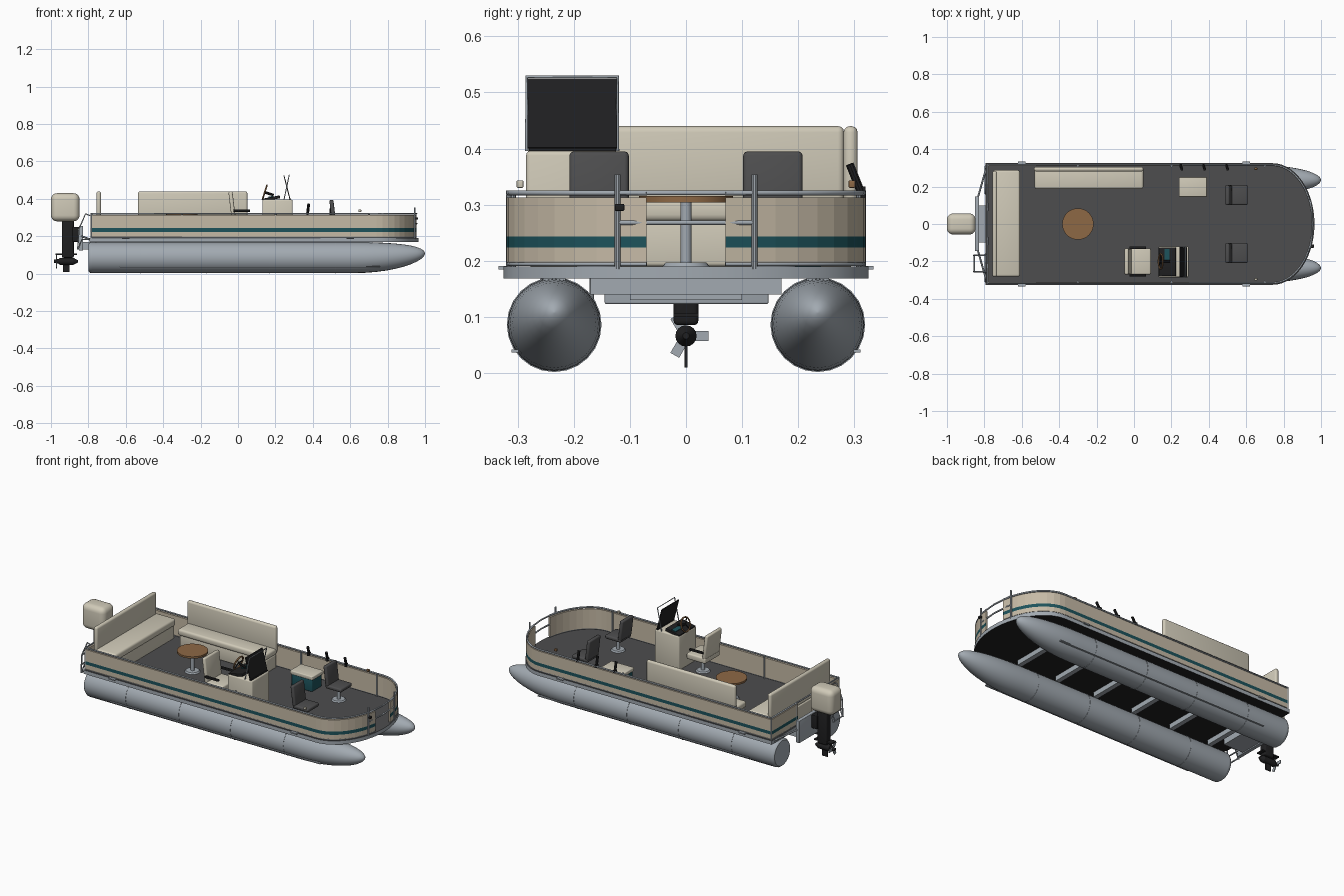
import bpy, bmesh, math
from mathutils import Vector

if "Cube" in bpy.data.objects:
    bpy.data.objects.remove(bpy.data.objects["Cube"])


def material(name, rgb):
    m = bpy.data.materials.new(name)
    m.diffuse_color = (*rgb, 1)
    m.use_nodes = True
    m.node_tree.nodes["Principled BSDF"].inputs["Base Color"].default_value = m.diffuse_color
    return m


CREAM = material("cream_vinyl", (0.63, 0.59, 0.48))
PANEL = material("beige_panel", (0.56, 0.49, 0.38))
ALU = material("aluminium", (0.36, 0.40, 0.44))
DECK = material("deck_grey", (0.075, 0.075, 0.077))
BLACK = material("black", (0.014, 0.014, 0.015))
TEAL = material("teal", (0.012, 0.085, 0.105))
WOOD = material("wood", (0.27, 0.14, 0.06))


def finish(name, bm, mats, smooth=True):
    bmesh.ops.recalc_face_normals(bm, faces=bm.faces)
    me = bpy.data.meshes.new(name)
    bm.to_mesh(me)
    bm.free()
    for m in mats:
        me.materials.append(m)
    ob = bpy.data.objects.new(name, me)
    bpy.context.collection.objects.link(ob)
    if smooth:
        bpy.ops.object.select_all(action='DESELECT')
        ob.select_set(True)
        bpy.context.view_layer.objects.active = ob
        bpy.ops.object.shade_smooth_by_angle(angle=math.radians(35))
    return ob


def box(name, lo, hi, mat, bevel=0.0, tilt=0.0, segs=3):
    lo, hi = Vector(lo), Vector(hi)
    bm = bmesh.new()
    bmesh.ops.create_cube(bm, size=1)
    bmesh.ops.scale(bm, vec=hi - lo, verts=bm.verts)
    if bevel:
        bmesh.ops.bevel(bm, geom=bm.edges[:], offset=bevel, segments=segs,
                        profile=0.5, affect='EDGES')
    ob = finish(name, bm, [mat])
    ob.location = (lo + hi) / 2
    ob.rotation_euler.y = tilt
    return ob


def rod(name, a, b, r, mat, r2=None, segs=16):
    a, b = Vector(a), Vector(b)
    bm = bmesh.new()
    bmesh.ops.create_cone(bm, cap_ends=True, segments=segs, radius1=r,
                          radius2=r if r2 is None else r2, depth=(b - a).length)
    ob = finish(name, bm, [mat])
    ob.location = (a + b) / 2
    ob.rotation_euler = (b - a).to_track_quat('Z', 'Y').to_euler()
    return ob


def tube(name, pts, r, mat, cyclic=False):
    cu = bpy.data.curves.new(name, 'CURVE')
    cu.dimensions = '3D'
    cu.bevel_depth, cu.bevel_resolution, cu.use_fill_caps = r, 1, True
    sp = cu.splines.new('POLY')
    sp.points.add(len(pts) - 1)
    for p, co in zip(sp.points, pts):
        p.co = (*co, 1)
    sp.use_cyclic_u = cyclic
    cu.materials.append(mat)
    ob = bpy.data.objects.new(name, cu)
    bpy.context.collection.objects.link(ob)


def outline(side, off, gate, n=9):
    """Half of the plan outline, stern centre to bow centre."""
    hw, a, xb = 0.322 - off, 0.222 - off, -0.79 + off
    pts = [(xb, side * gate), (xb, side * hw)]
    end = math.acos(gate / hw)
    for i in range(n + 1):
        t = end * i / n
        pts.append((0.74 + a * math.sin(t), side * hw * math.cos(t)))
    return pts


# Pontoon hulls with upturned noses, weld rings and strakes
for s, side in ((1, "port"), (-1, "starboard")):
    rings = [(-0.80, 0.074, 0.086), (-0.79, 0.082, 0.086), (-0.78, 0.083, 0.086)]
    for i in range(11):
        t = math.sin(i / 10 * math.pi / 2 * 0.985)
        rings.append((0.62 + 0.38 * t, 0.083 * math.sqrt(1 - t * t), 0.086 + 0.022 * t * t))
    bm = bmesh.new()
    loops = []
    for x, r, zc in rings:
        loops.append([bm.verts.new((x, s * 0.235 + r * math.cos(k * math.tau / 24),
                                    zc + r * math.sin(k * math.tau / 24))) for k in range(24)])
    for A, B in zip(loops, loops[1:]):
        for k in range(24):
            bm.faces.new((A[k], A[k - 1], B[k - 1], B[k]))
    bm.faces.new(loops[0])
    bm.faces.new(loops[-1])
    finish(side + "_pontoon", bm, [ALU])
    for x in (-0.52, -0.17, 0.17, 0.52):
        rod(side + "_weld_ring", (x - 0.002, s * 0.235, 0.086), (x + 0.002, s * 0.235, 0.086),
            0.0845, ALU, segs=24)
    box(side + "_strake", (-0.63, s * 0.305 - 0.006, 0.036), (0.76, s * 0.305 + 0.006, 0.042), ALU)
    box(side + "_riser", (-0.76, s * 0.235 - 0.02, 0.16), (0.72, s * 0.235 + 0.02, 0.172), ALU)

# Deck: dark top, metal edge, black underside
bm = bmesh.new()
plan = outline(1, -0.003, 0.0, 14)[1:] + outline(-1, -0.003, 0.0, 14)[-2:0:-1]
base = bm.faces.new([bm.verts.new((x, y, 0.168)) for x, y in plan])
new = bmesh.ops.extrude_face_region(bm, geom=[base])["geom"]
bmesh.ops.translate(bm, vec=(0, 0, 0.022), verts=[v for v in new if isinstance(v, bmesh.types.BMVert)])
bmesh.ops.recalc_face_normals(bm, faces=bm.faces)
for f in bm.faces:
    f.material_index = 1 if f.normal.z > 0.5 else 2 if f.normal.z < -0.5 else 0
finish("deck", bm, [ALU, DECK, BLACK])

# Cross beams below the deck
for i in range(6):
    x = -0.66 + i * 0.26
    box("cross_beam", (x - 0.014, -0.17, 0.14), (x + 0.014, 0.17, 0.169), ALU)

# Fence panels with a stripe on the outer face, rails and posts
LEVELS = (0.197, 0.224, 0.243, 0.313)
for s, side in ((1, "port"), (-1, "starboard")):
    bm = bmesh.new()
    out, inn = outline(s, 0.002, 0.07), outline(s, 0.012, 0.07)
    sect = [[bm.verts.new((*o, z)) for z in LEVELS] + [bm.verts.new((*i, z)) for z in LEVELS[::-1]]
            for o, i in zip(out, inn)]
    for A, B in zip(sect, sect[1:]):
        for k in range(8):
            f = bm.faces.new((A[k], A[(k + 1) % 8], B[(k + 1) % 8], B[k]))
            f.material_index = int(k == 1)
    bm.faces.new(sect[0])
    bm.faces.new(sect[-1])
    finish(side + "_fence_panel", bm, [PANEL, TEAL], smooth=False)
    for z, r in ((0.321, 0.005), (0.194, 0.004)):
        tube(side + "_rail", [(x, y, z) for x, y in outline(s, 0.006, 0.07)], r, ALU)
    for x, y in [(-0.784, 0.316), (-0.784, 0.08), (-0.3, 0.308), (0.2, 0.308), (0.7, 0.308)]:
        rod("fence_post", (x, s * y, 0.19), (x, s * y, 0.325), 0.005, ALU, segs=8)
    rod("gate_post", (0.945, s * 0.122, 0.185), (0.945, s * 0.122, 0.354), 0.0055, ALU, segs=10)
    for x in (-0.6, 0.6):
        box("cleat", (x - 0.02, s * 0.326 - 0.008, 0.184), (x + 0.02, s * 0.326 + 0.008, 0.191), ALU)
    # Navigation lamps
    box("side_lamp", (0.643, s * 0.296 - 0.006, 0.33), (0.659, s * 0.296 + 0.006, 0.343),
        WOOD if s > 0 else CREAM, 0.002)
for z in (0.321, 0.268):
    tube("bow_gate_rail", [(0.945, -0.122, z), (0.955, 0, z), (0.945, 0.122, z)], 0.0045, ALU)
tube("stern_gate_rail", [(-0.784, -0.07, 0.321), (-0.784, 0.07, 0.321)], 0.0045, ALU)
box("gate_latch", (0.94, -0.127, 0.289), (0.962, -0.11, 0.301), BLACK, 0.002)

# Stern bench and port lounge
box("stern_bench_base", (-0.755, -0.28, 0.19), (-0.62, 0.285, 0.27), CREAM, 0.006)
box("stern_bench_cushion", (-0.755, -0.282, 0.27), (-0.61, 0.288, 0.312), CREAM, 0.012)
box("stern_bench_back", (-0.757, -0.282, 0.29), (-0.732, 0.282, 0.44), CREAM, 0.011)
box("lounge_base", (-0.525, 0.2, 0.19), (0.045, 0.3, 0.27), CREAM, 0.006)
box("lounge_cushion", (-0.532, 0.187, 0.27), (0.05, 0.298, 0.308), CREAM, 0.012)
box("lounge_back", (-0.535, 0.281, 0.28), (0.05, 0.306, 0.44), CREAM, 0.011)

# Pedestal table
rod("table_top", (-0.3, 0, 0.304), (-0.3, 0, 0.315), 0.084, WOOD, segs=32)
rod("table_stem", (-0.3, 0, 0.19), (-0.3, 0, 0.305), 0.01, ALU)
rod("table_foot", (-0.3, 0, 0.19), (-0.3, 0, 0.197), 0.042, ALU, 0.036, 24)


# Swivel chairs
def chair(name, x, y, length, width, seat, thick, top, mat):
    rod(name + "_foot", (x + length / 2, y, 0.19), (x + length / 2, y, 0.197), 0.04, ALU, 0.034, 24)
    rod(name + "_stem", (x + length / 2, y, 0.19), (x + length / 2, y, seat - thick), 0.01, ALU)
    box(name + "_seat", (x, y - width / 2, seat - thick), (x + length, y + width / 2, seat), mat, 0.008)
    box(name + "_back", (x - 0.008, y - width / 2, seat - 0.01), (x + 0.014, y + width / 2, top),
        mat, 0.008, tilt=-0.12)


for s in (1, -1):
    chair("fishing_chair", 0.503, s * 0.155, 0.105, 0.106, 0.285, 0.022, 0.395, DECK)
chair("helm_chair", -0.035, -0.2, 0.125, 0.14, 0.305, 0.035, 0.44, CREAM)
for s in (1, -1):
    box("helm_armrest", (-0.025, -0.2 + s * 0.073 - 0.007, 0.33),
        (0.065, -0.2 + s * 0.073 + 0.007, 0.342), BLACK, 0.003)

# Helm console, dash, windscreen and wheel
box("console", (0.13, -0.285, 0.19), (0.292, -0.12, 0.396), CREAM, 0.008)
box("dash", (0.132, -0.279, 0.394), (0.225, -0.125, 0.41), BLACK, 0.003, tilt=-0.2)
box("dash_screen", (0.163, -0.2, 0.409), (0.19, -0.135, 0.414), TEAL, tilt=-0.2)
box("windscreen", (0.259, -0.283, 0.399), (0.264, -0.123, 0.526), BLACK, tilt=-0.25)
tube("windscreen_frame", [(0.246, -0.284, 0.396), (0.274, -0.284, 0.528),
                          (0.274, -0.122, 0.528), (0.246, -0.122, 0.396)], 0.003, ALU)
box("console_trim", (0.272, -0.28, 0.394), (0.284, -0.125, 0.401), BLACK)
axis = Vector((-0.95, 0, 0.3)).normalized()
hub = Vector((0.143, -0.2, 0.435))
u, v = Vector((0, 1, 0)), axis.cross(Vector((0, 1, 0)))
rim = [hub + 0.04 * (u * math.cos(k * math.tau / 20) + v * math.sin(k * math.tau / 20)) for k in range(20)]
tube("steering_wheel", rim, 0.0045, WOOD, True)
for k in (0, 7, 13):
    rod("wheel_spoke", hub, rim[k], 0.003, BLACK, segs=8)
rod("steering_column", hub, hub - axis * 0.05, 0.007, BLACK, segs=10)

# Cooler and rod holders
box("cooler_body", (0.247, 0.15, 0.19), (0.383, 0.245, 0.265), TEAL, 0.005)
box("cooler_lid", (0.24, 0.145, 0.262), (0.39, 0.25, 0.285), CREAM, 0.005)
for x in (0.25, 0.372, 0.495):
    rod("rod_holder", (x, 0.312, 0.322), (x + 0.006, 0.292, 0.372), 0.0075, BLACK, segs=10)
    box("rod_holder_clamp", (x - 0.006, 0.303, 0.312), (x + 0.006, 0.32, 0.332), BLACK)

# Transom mount and boarding ladder
box("transom_plate", (-0.85, -0.145, 0.123), (-0.828, 0.147, 0.255), ALU, 0.003)
box("transom_pod", (-0.83, -0.1, 0.13), (-0.7, 0.1, 0.168), ALU)
for s in (1, -1):
    tube("transom_brace", [(-0.835, s * 0.14, 0.2), (-0.79, s * 0.3, 0.182)], 0.005, ALU)
LY = (-0.255, -0.168)
for y in LY:
    tube("ladder_rail", [(-0.79, y, 0.182), (-0.835, y, 0.182), (-0.855, y, 0.13)], 0.004, ALU)
    tube("ladder_grip", [(-0.79, y, 0.31), (-0.815, y, 0.32), (-0.85, y, 0.24), (-0.857, y, 0.13)], 0.004, ALU)
for z in (0.133, 0.18, 0.235):
    rod("ladder_rung", (-0.853, LY[0], z), (-0.853, LY[1], z), 0.004, ALU, segs=8)

# Outboard motor
box("motor_cowl", (-1.0, -0.056, 0.28), (-0.847, 0.056, 0.43), CREAM, 0.032, segs=5)
box("motor_leg", (-0.942, -0.022, 0.085), (-0.878, 0.022, 0.285), BLACK, 0.008)
box("motor_clamp", (-0.885, -0.03, 0.17), (-0.845, 0.03, 0.25), BLACK, 0.004)
box("motor_cavitation_plate", (-0.975, -0.022, 0.1), (-0.86, 0.022, 0.107), BLACK)
rod("motor_gearcase", (-0.955, 0, 0.066), (-0.88, 0, 0.066), 0.019, BLACK)
rod("motor_gearcase_nose", (-0.88, 0, 0.066), (-0.856, 0, 0.066), 0.019, BLACK, 0.006)
rod("propeller_hub", (-0.985, 0, 0.066), (-0.955, 0, 0.066), 0.008, BLACK, 0.014)
box("motor_skeg", (-0.935, -0.003, 0.01), (-0.9, 0.003, 0.06), BLACK)
for k in range(3):
    a = k * math.tau / 3
    blade = box("propeller_blade", (-0.972, -0.014, -0.009), (-0.967, 0.014, 0.009), ALU)
    blade.location = (-0.97, 0.026 * math.cos(a), 0.066 + 0.026 * math.sin(a))
    blade.rotation_euler = (a, 0, 0)
